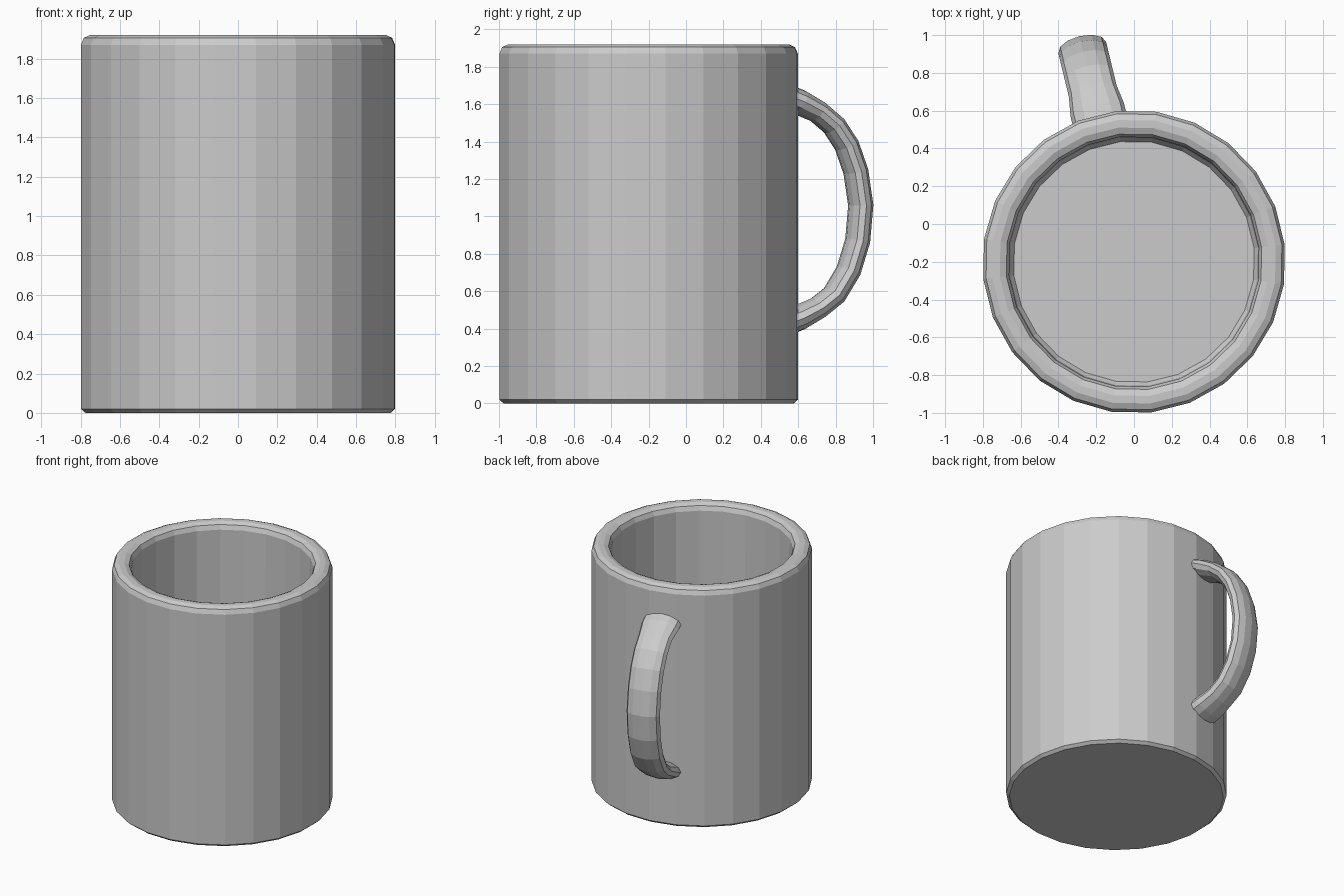
import bpy, bmesh
from math import sin, cos, pi, radians
from mathutils import Vector

if "Cube" in bpy.data.objects:
    bpy.data.objects.remove(bpy.data.objects["Cube"])

SIDES = 24
CENTRE = Vector((0, -0.2, 0))


def make_object(name, bm):
    bmesh.ops.recalc_face_normals(bm, faces=bm.faces)
    mesh = bpy.data.meshes.new(name)
    bm.to_mesh(mesh)
    bm.free()
    obj = bpy.data.objects.new(name, mesh)
    bpy.context.collection.objects.link(obj)
    return obj


def skin_rings(bm, rings):
    """Bridge successive closed rings of points and cap both ends."""
    loops = [[bm.verts.new(p) for p in ring] for ring in rings]
    for a, b in zip(loops, loops[1:]):
        n = len(a)
        for i in range(n):
            j = (i + 1) % n
            bm.faces.new((a[i], a[j], b[j], b[i]))
    bm.faces.new(loops[0])
    bm.faces.new(loops[-1])


# Mug body: outer wall, rounded rim, inner wall and floor in one lathe
profile = [(0.78, 0), (0.803, 0.02), (0.803, 1.87), (0.788, 1.905),
           (0.755, 1.92), (0.715, 1.92), (0.68, 1.905), (0.665, 1.87),
           (0.66, 0.16), (0.64, 0.13)]
offset = radians(-98.5)
rings = []
for r, z in profile:
    rings.append([CENTRE + Vector((r * cos(offset + 2 * pi * i / SIDES),
                                   r * sin(offset + 2 * pi * i / SIDES), z))
                  for i in range(SIDES)])
bm = bmesh.new()
skin_rings(bm, rings)
make_object("mug_body", bm)

# Handle: elliptical section swept along a bow in a radial plane
outward = Vector((-0.235, 0.972, 0)).normalized()
across = Vector((outward.y, -outward.x, 0))
path = [(0.74, 1.645), (0.83, 1.61), (0.93, 1.56), (1.02, 1.485), (1.09, 1.38),
        (1.14, 1.24), (1.167, 1.06), (1.15, 0.87), (1.10, 0.71),
        (1.02, 0.58), (0.93, 0.51), (0.83, 0.46), (0.74, 0.425)]
points = [CENTRE + outward * r + Vector((0, 0, z)) for r, z in path]
rings = []
for k, p in enumerate(points):
    tangent = (points[min(k + 1, len(points) - 1)] - points[max(k - 1, 0)]).normalized()
    normal = across.cross(tangent)
    flare = 1.12 if k in (0, 1, len(points) - 2, len(points) - 1) else 1.0
    rings.append([p + across * (0.13 * flare * cos(2 * pi * i / 12))
                  + normal * (0.062 * flare * sin(2 * pi * i / 12))
                  for i in range(12)])
bm = bmesh.new()
skin_rings(bm, rings)
make_object("handle", bm)
